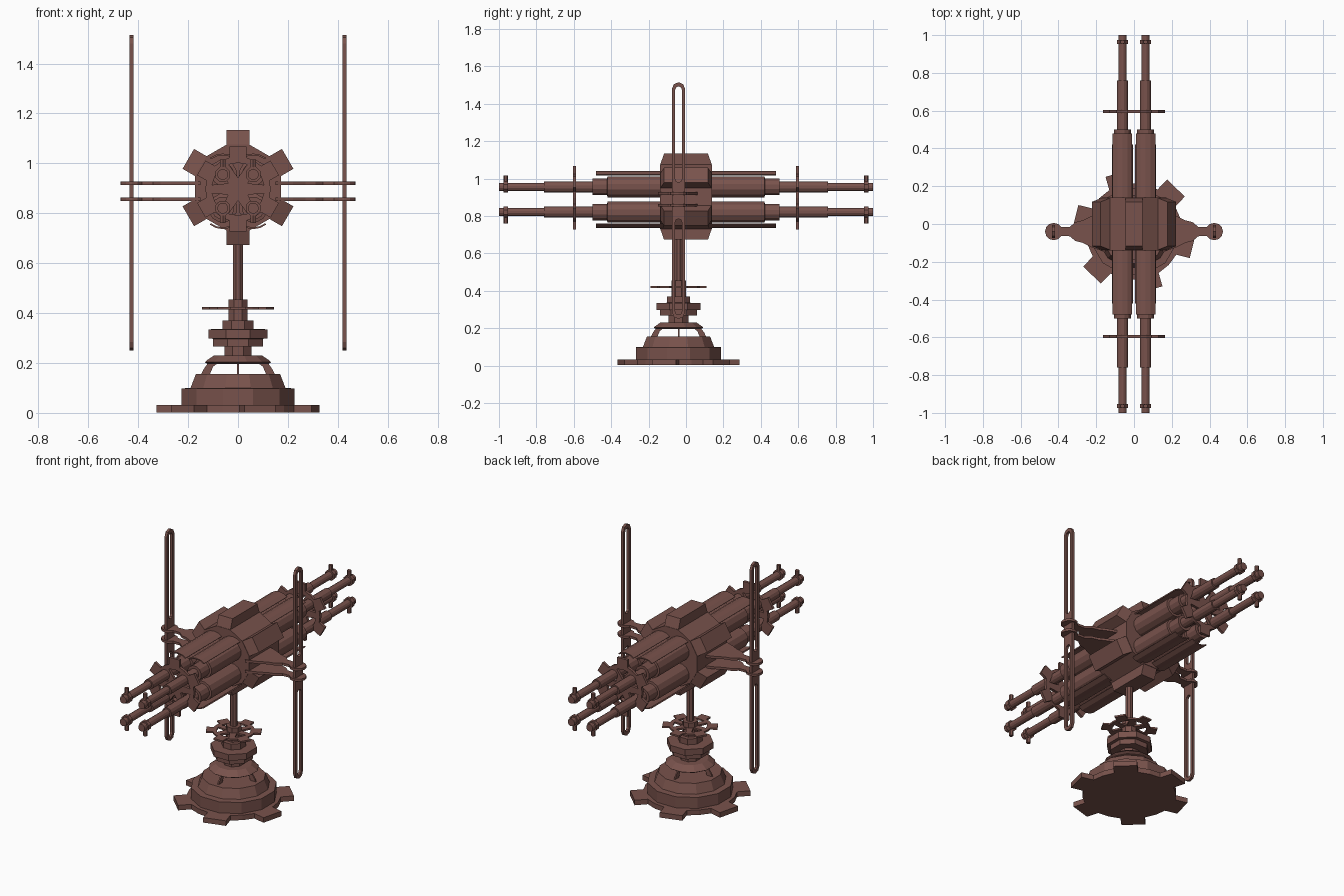
import bpy, bmesh
from math import sin, cos, pi, radians
from mathutils import Matrix, Vector

if "Cube" in bpy.data.objects:
    bpy.data.objects.remove(bpy.data.objects["Cube"])

CY = -0.04      # stand axis
BZ = 0.888      # barrel cluster height
DZ = 0.903      # drum height

mat = bpy.data.materials.new("brown_iron")
mat.diffuse_color = (0.19, 0.085, 0.072, 1)
mat.use_nodes = True
mat.node_tree.nodes["Principled BSDF"].inputs["Base Color"].default_value = mat.diffuse_color


def finish(name, bm, matrix=Matrix()):
    bmesh.ops.transform(bm, matrix=matrix, verts=bm.verts)
    bmesh.ops.recalc_face_normals(bm, faces=bm.faces)
    me = bpy.data.meshes.new(name)
    bm.to_mesh(me)
    bm.free()
    me.materials.append(mat)
    ob = bpy.data.objects.new(name, me)
    bpy.context.collection.objects.link(ob)
    return ob


def lathe(name, prof, n, matrix=Matrix(), phase=0.5):
    """Closed solid of revolution about z from (radius, height) pairs."""
    bm = bmesh.new()
    rings = [[bm.verts.new((r * cos(2 * pi * (i + phase) / n), r * sin(2 * pi * (i + phase) / n), z))
              for i in range(n)] for r, z in prof]
    for a, b in zip(rings, rings[1:]):
        for i in range(n):
            j = (i + 1) % n
            bm.faces.new((a[i], a[j], b[j], b[i]))
    bm.faces.new(rings[0])
    bm.faces.new(rings[-1])
    return finish(name, bm, matrix)


def plate(name, outline, h, matrix=Matrix(), holes=()):
    """Flat plate of thickness h centred on z = 0, optionally with holes."""
    bm = bmesh.new()
    edges = []
    for loop in (outline, *holes):
        vs = [bm.verts.new((x, y, -h / 2)) for x, y in loop]
        edges += [bm.edges.new((vs[i - 1], vs[i])) for i in range(len(vs))]
    if holes:
        bmesh.ops.triangle_fill(bm, edges=edges, use_beauty=True)
        bmesh.ops.dissolve_limit(bm, angle_limit=0.01, verts=bm.verts, edges=bm.edges)
    else:
        bm.faces.new(bm.verts)
    ext = bmesh.ops.extrude_face_region(bm, geom=bm.faces[:], use_keep_orig=True)
    bmesh.ops.translate(bm, vec=(0, 0, h), verts=[v for v in ext["geom"] if isinstance(v, bmesh.types.BMVert)])
    return finish(name, bm, matrix)


def gear(root, tip, half_w, phase):
    """Outline with six square teeth."""
    pts = []
    for k in range(6):
        a = phase + k * pi / 3
        foot = (root * root - half_w * half_w) ** 0.5
        for r, t in ((foot, -half_w), (tip, -half_w), (tip, half_w), (foot, half_w)):
            pts.append((r * cos(a) - t * sin(a), r * sin(a) + t * cos(a)))
        pts.append((root * cos(a + pi / 6), root * sin(a + pi / 6)))
    return pts


def stadium(z0, z1, r):
    up = [(r * cos(i * pi / 4), z1 - r + r * sin(i * pi / 4)) for i in range(5)]
    down = [(r * cos(pi + i * pi / 4), z0 + r + r * sin(pi + i * pi / 4)) for i in range(5)]
    return up + down


def spoke_hole(r0, r1, a0, a1):
    out = [(r1 * cos(a0 + (a1 - a0) * i / 2), r1 * sin(a0 + (a1 - a0) * i / 2)) for i in range(3)]
    m = (a0 + a1) / 2
    return out + [(r0 * cos(m), r0 * sin(m))]


def wheel(name, R, h, matrix):
    """Toothed handwheel with six spokes."""
    holes = [spoke_hole(R * 0.27, R * 0.62, k * pi / 3 + 0.16, (k + 1) * pi / 3 - 0.16) for k in range(6)]
    return plate(name, gear(R * 0.77, R, R * 0.2, pi / 6), h, matrix, holes)


T = Matrix.Translation
stand = T((0, CY, 0))

# Base: toothed foot, stepped drum, four curved ribs
plate("foot_gear", gear(0.255, 0.32, 0.065, radians(46)), 0.03, T((0, CY, 0.017)))
lathe("base_drum", [(0.235, 0.03), (0.235, 0.098), (0.197, 0.1), (0.175, 0.155)], 12, stand)
rib = [(0.15, 0.15), (0.138, 0.175), (0.12, 0.2), (0.08, 0.2), (0.1, 0.185), (0.115, 0.15)]
for k in range(4):
    plate("base_rib", rib, 0.008, stand @ Matrix.Rotation(k * pi / 2, 4, 'Z') @ Matrix.Rotation(pi / 2, 4, 'X'))

# Pedestal collars and post
lathe("pedestal_flange", [(0.125, 0.195), (0.138, 0.203), (0.13, 0.21), (0.1, 0.23)], 12, stand)
lathe("pedestal_collar", [(0.058, 0.225), (0.058, 0.267), (0.108, 0.267), (0.108, 0.297), (0.128, 0.298),
                          (0.128, 0.335), (0.067, 0.336), (0.067, 0.37), (0.042, 0.37), (0.042, 0.455)], 8, stand)
lathe("post", [(0.021, 0.44), (0.021, 0.8)], 8, stand)
wheel("handwheel", 0.15, 0.01, T((0, CY, 0.42)))

# Central drum with six tapered teeth
along_y = T((0, 0, DZ)) @ Matrix.Rotation(pi / 2, 4, 'X')
lathe("drum", [(0.178, -0.14), (0.178, 0.14)], 12, along_y)
for k in range(6):
    bm = bmesh.new()
    bmesh.ops.create_cube(bm, size=1)
    for v in bm.verts:
        top = v.co.z > 0
        v.co = Vector((v.co.x * 0.092, v.co.y * (0.235 if top else 0.28), 0.23 if top else 0.165))
    finish("drum_tooth", bm, T((0, 0, DZ)) @ Matrix.Rotation(k * pi / 3, 4, 'Y'))

# Barrels, shells and muzzle rings: 2 x 2 at each end
for end in (-1, 1):
    turn = Matrix.Rotation(-end * pi / 2, 4, 'X')
    for sx in (-1, 1):
        for sz in (-1, 1):
            c = Vector((sx * 0.061, 0, BZ + sz * 0.0675))
            lathe("barrel", [(0.058, 0.1), (0.058, 0.42), (0.046, 0.422), (0.046, 0.5), (0.03, 0.5),
                             (0.03, 0.76), (0.022, 0.76), (0.022, 1.0)], 12, T(c) @ turn)
            lathe("muzzle_ring", [(0.032, 0.953), (0.032, 0.975)], 8, T(c) @ turn)
            lathe("muzzle_post", [(0.012, 0.02), (0.012, 0.06)], 6,
                  T(c + Vector((0, end * 0.964, 0))) @ Matrix.Rotation(0 if sz > 0 else pi, 4, 'X'))
            ang = [radians(90 + d) for d in (-38, -19, 0, 19, 38)]
            arc = [(0.084 * cos(a), sz * 0.084 * sin(a)) for a in ang]
            arc += [(0.077 * cos(a), sz * 0.077 * sin(a)) for a in reversed(ang)]
            plate("barrel_shell", arc, 0.36, T(c + Vector((0, end * 0.3, 0))) @ Matrix.Rotation(pi / 2, 4, 'X'))
    wheel("barrel_wheel", 0.17, 0.016, T((0, end * 0.595, 0.897)) @ Matrix.Rotation(pi / 2, 4, 'X'))

# Side arms: paired plates ending in round eyes, and the slotted upright links
for s in (-1, 1):
    eye = [(0.425 + 0.046 * cos(radians(a)), 0.046 * sin(radians(a))) for a in range(-150, 151, 30)]
    arm = [(0.15, -0.11), (0.22, -0.085), (0.27, -0.06), (0.31, -0.05), (0.34, -0.025)] + eye
    arm += [(0.34, 0.025), (0.31, 0.05), (0.27, 0.06), (0.22, 0.085), (0.15, 0.11)]
    for z in (0.857, 0.92):
        plate("side_arm", [(s * x, y) for x, y in arm], 0.014, T((0, CY, z)))
    up = T((s * 0.426, CY, 0)) @ Matrix.Rotation(pi / 2, 4, 'Z') @ Matrix.Rotation(pi / 2, 4, 'X')
    plate("slotted_link", stadium(0.25, 1.515, 0.035), 0.016, up,
          [stadium(0.272, 0.785, 0.018), stadium(0.98, 1.493, 0.018)])
